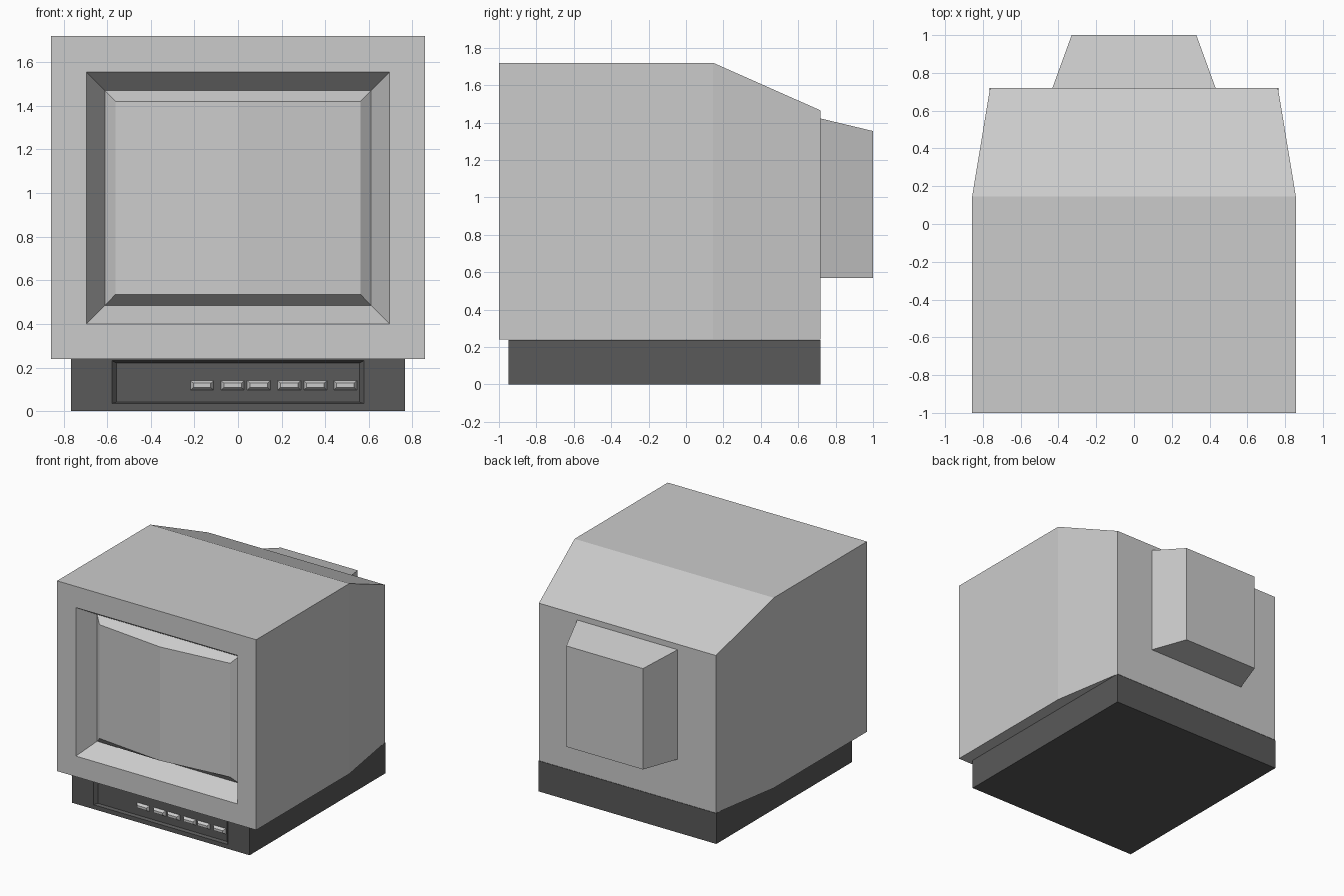
import bpy, bmesh

if "Cube" in bpy.data.objects:
    bpy.data.objects.remove(bpy.data.objects["Cube"])

dark = bpy.data.materials.new("dark_plastic")
dark.diffuse_color = (0.1, 0.1, 0.1, 1)
dark.use_nodes = True
dark.node_tree.nodes["Principled BSDF"].inputs["Base Color"].default_value = dark.diffuse_color


def rect(y, w, z0, z1, cx=0.0):
    """Rectangular section facing the y axis."""
    return [(cx - w, y, z0), (cx + w, y, z0), (cx + w, y, z1), (cx - w, y, z1)]


def bowed(y, w, z0, z1, y_mid):
    """Rectangular section with a creased middle at y_mid."""
    return [(-w, y, z0), (0, y_mid, z0), (w, y, z0),
            (w, y, z1), (0, y_mid, z1), (-w, y, z1)]


def loft(name, rings, back=True, front=True, material=None):
    """Skin sections from back to front, optionally capping both ends."""
    bm = bmesh.new()
    rows = [[bm.verts.new(p) for p in ring] for ring in rings]
    n = len(rows[0])
    for a, b in zip(rows, rows[1:]):
        for i in range(n):
            j = (i + 1) % n
            bm.faces.new((a[i], a[j], b[j], b[i]))

    def cap(r):
        if n == 6:
            bm.faces.new((r[0], r[1], r[4], r[5]))
            bm.faces.new((r[1], r[2], r[3], r[4]))
        else:
            bm.faces.new(r)
    if back:
        cap(rows[0])
    if front:
        cap(rows[-1])
    bmesh.ops.recalc_face_normals(bm, faces=bm.faces)
    # Open shells: the front-most end must face -y
    bm.normal_update()
    mesh = bpy.data.meshes.new(name)
    bm.to_mesh(mesh)
    bm.free()
    if material:
        mesh.materials.append(material)
    obj = bpy.data.objects.new(name, mesh)
    bpy.context.collection.objects.link(obj)
    return obj


# Cabinet with tapered back and bevelled screen recess
loft("cabinet", [
    rect(0.72, 0.762, 0.24, 1.465),
    rect(0.145, 0.857, 0.24, 1.72),
    rect(-1.0, 0.857, 0.24, 1.72),
    rect(-1.0, 0.695, 0.40, 1.555),
    rect(-0.86, 0.61, 0.485, 1.47),
])

# Screen glass, creased down the middle
loft("screen", [
    bowed(-0.86, 0.61, 0.485, 1.47, -0.86),
    bowed(-0.90, 0.562, 0.535, 1.42, -0.96),
], back=False)

# Housing for the tube neck
loft("rear_housing", [
    rect(0.72, 0.432, 0.57, 1.422),
    rect(1.0, 0.33, 0.57, 1.355),
], back=False)

# Dark base with shallow control panel
loft("base", [
    rect(0.72, 0.765, 0.0, 0.238),
    rect(-0.95, 0.765, 0.0, 0.238),
    rect(-0.95, 0.578, 0.034, 0.232),
    rect(-0.927, 0.556, 0.042, 0.22),
], material=dark)

# Row of control buttons
for k, x in enumerate((-0.165, -0.025, 0.095, 0.235, 0.355, 0.492)):
    loft(f"button_{k + 1}", [
        rect(-0.927, 0.053, 0.097, 0.14, x),
        rect(-0.948, 0.040, 0.109, 0.128, x),
    ], back=False)
